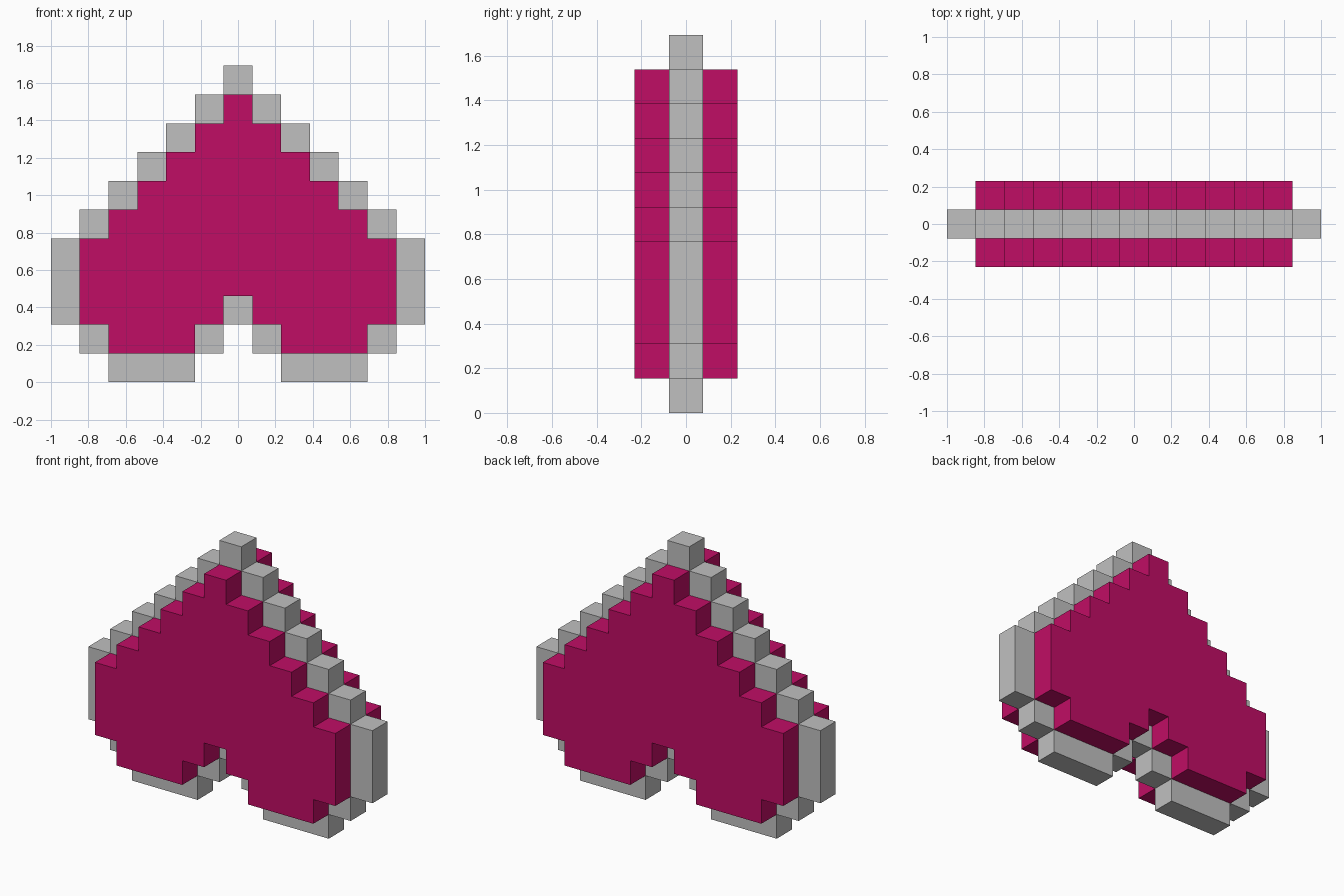
import bpy, bmesh

if "Cube" in bpy.data.objects:
    bpy.data.objects.remove(bpy.data.objects["Cube"])

U = 2 / 13  # edge length of one cube


def material(name, rgb):
    m = bpy.data.materials.new(name)
    m.diffuse_color = (*rgb, 1)
    m.use_nodes = True
    m.node_tree.nodes["Principled BSDF"].inputs["Base Color"].default_value = m.diffuse_color
    return m


PINK = material("deep_pink", (0.527, 0.0040, 0.130))
GREY = material("light_grey", (0.527, 0.527, 0.527))


def prism(name, outline, depth, mat):
    """Extrude an (x, z) outline, in cube units, evenly about y = 0."""
    bm = bmesh.new()
    face = bm.faces.new([bm.verts.new((x * U, -depth * U / 2, z * U)) for x, z in outline])
    new = bmesh.ops.extrude_face_region(bm, geom=[face])["geom"]
    verts = [g for g in new if isinstance(g, bmesh.types.BMVert)]
    bmesh.ops.translate(bm, verts=verts, vec=(0, depth * U, 0))
    bmesh.ops.recalc_face_normals(bm, faces=bm.faces)
    mesh = bpy.data.meshes.new(name)
    bm.to_mesh(mesh)
    bm.free()
    mesh.materials.append(mat)
    obj = bpy.data.objects.new(name, mesh)
    bpy.context.collection.objects.link(obj)
    return obj


def block(name, x0, x1, z0, z1):
    return prism(name, [(x0, z0), (x1, z0), (x1, z1), (x0, z1)], 1, GREY)


# Thick stepped body: right half of the outline, mirrored to the left
half = [(0.5, 3), (0.5, 2), (1.5, 2), (1.5, 1), (4.5, 1), (4.5, 2), (5.5, 2), (5.5, 5)]
for i in range(5):  # stairs up to the peak
    half += [(4.5 - i, 5 + i), (4.5 - i, 6 + i)]
prism("body", half + [(-x, z) for x, z in reversed(half)], 3, PINK)

# Thin rim around the body: centre cubes
block("rim_peak", -0.5, 0.5, 10, 11)
block("rim_notch", -0.5, 0.5, 2, 3)

# Paired rim blocks: x0, x1, z0, z1
pairs = {
    "rim_foot": (1.5, 4.5, 0, 1),
    "rim_inner_corner": (0.5, 1.5, 1, 2),
    "rim_outer_corner": (4.5, 5.5, 1, 2),
    "rim_side": (5.5, 6.5, 2, 5),
}
for i in range(5):
    pairs[f"rim_step_{i + 1}"] = (4.5 - i, 5.5 - i, 5 + i, 6 + i)
for name, (x0, x1, z0, z1) in pairs.items():
    block(name + "_right", x0, x1, z0, z1)
    block(name + "_left", -x1, -x0, z0, z1)
